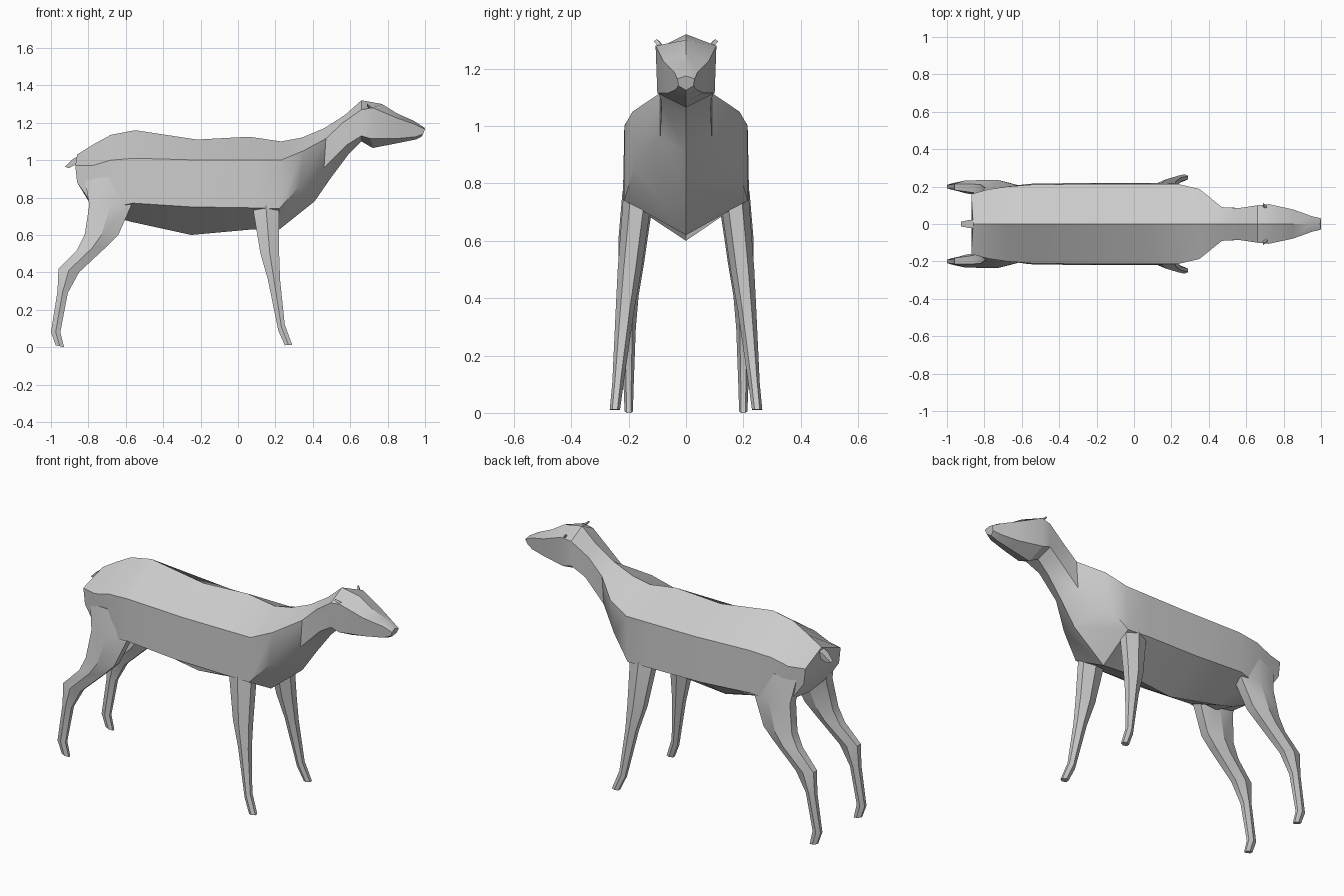
import bpy, bmesh, math

cube = bpy.data.objects.get("Cube")
if cube:
    bpy.data.objects.remove(cube, do_unlink=True)

grey = bpy.data.materials.new("plain_grey")
grey.use_nodes = True
tone = (0.6, 0.6, 0.6, 1)
grey.diffuse_color = tone
grey.node_tree.nodes["Principled BSDF"].inputs["Base Color"].default_value = tone


def loft(name, rings, angle=28):
    """Skin closed rings of points and cap both ends."""
    bm = bmesh.new()
    loops = [[bm.verts.new(p) for p in ring] for ring in rings]
    for a, b in zip(loops, loops[1:]):
        n = len(a)
        for i in range(n):
            j = (i + 1) % n
            bm.faces.new((a[i], a[j], b[j], b[i]))
    bm.faces.new(loops[0])
    bm.faces.new(loops[-1])
    bmesh.ops.recalc_face_normals(bm, faces=bm.faces)
    mesh = bpy.data.meshes.new(name)
    bm.to_mesh(mesh)
    bm.free()
    mesh.materials.append(grey)
    obj = bpy.data.objects.new(name, mesh)
    bpy.context.collection.objects.link(obj)
    bpy.ops.object.select_all(action="DESELECT")
    obj.select_set(True)
    bpy.context.view_layer.objects.active = obj
    bpy.ops.object.shade_smooth_by_angle(angle=math.radians(angle))
    return obj


def trunk_ring(ridge, upper, lower, keel):
    """Six-sided section: ridge, two flank edges each side, keel."""
    (ux, uy, uz), (lx, ly, lz) = upper, lower
    return [(ridge[0], 0, ridge[1]), (ux, uy, uz), (lx, ly, lz),
            (keel[0], 0, keel[1]), (lx, -ly, lz), (ux, -uy, uz)]


# Trunk from rump to shoulders
trunk = [
    ((-.86, 1.03), (-.87, .16, .97), (-.86, .16, .88), (-.85, .87)),
    ((-.78, 1.08), (-.78, .185, .97), (-.79, .17, .78), (-.78, .75)),
    ((-.68, 1.135), (-.68, .2, 1.0), (-.66, .2, .75), (-.68, .70)),
    ((-.55, 1.16), (-.55, .21, 1.01), (-.56, .215, .77), (-.57, .67)),
    ((-.22, 1.11), (-.2, .215, 1.0), (-.25, .22, .75), (-.25, .60)),
    ((.06, 1.125), (.08, .215, 1.0), (.08, .22, .745), (.08, .63)),
    ((.23, 1.10), (.23, .215, 1.0), (.22, .215, .74), (.21, .62)),
]
# Chest, neck and head
neck_head = [
    ((.34, 1.12), (.35, .187, 1.05), (.33, .18, .86), (.41, .78)),
    ((.46, 1.17), (.47, .09, 1.115), (.46, .09, .96), (.50, .91)),
    ((.57, 1.24), (.56, .085, 1.2), (.58, .085, 1.08), (.59, 1.03)),
    ((.66, 1.32), (.66, .1, 1.27), (.66, .1, 1.13), (.66, 1.10)),
    ((.77, 1.30), (.72, .106, 1.28), (.71, .1, 1.115), (.72, 1.065)),
    ((.85, 1.25), (.85, .078, 1.225), (.85, .062, 1.115), (.85, 1.09)),
    ((.94, 1.21), (.95, .042, 1.19), (.95, .04, 1.125), (.95, 1.11)),
    ((.995, 1.175), (1.0, .03, 1.165), (.99, .026, 1.14), (.98, 1.125)),
]
loft("body_and_head", [trunk_ring(*r) for r in trunk + neck_head])


def leg_ring(xr, zr, xf, zf, yi, yo, side):
    """Six-sided leg section between a rear and a front edge."""
    xm, zm = (xr + xf) / 2, (zr + zf) / 2
    q = (yo - yi) / 4
    pts = [(xr, yi + q, zr), (xm, yi, zm), (xf, yi + q, zf),
           (xf, yo - q, zf), (xm, yo, zm), (xr, yo - q, zr)]
    return [(x, y * side, z) for x, y, z in pts]


# Legs: rear x, rear z, front x, front z, inner y, outer y
front_leg = [
    (.08, .80, .22, .80, .11, .214),
    (.08, .74, .22, .74, .12, .220),
    (.12, .5, .22, .5, .155, .238),
    (.16, .36, .225, .36, .18, .245),
    (.215, .09, .25, .12, .217, .257),
    (.25, .01, .29, .012, .23, .266),
]
hind_leg = [
    (-.82, .90, -.58, .92, .08, .198),
    (-.795, .76, -.565, .77, .11, .222),
    (-.82, .6, -.64, .6, .135, .236),
    (-.86, .52, -.70, .54, .145, .236),
    (-.96, .42, -.85, .4, .165, .232),
    (-.965, .3, -.91, .29, .175, .225),
    (-1.0, .08, -.95, .08, .183, .217),
    (-.975, .01, -.93, .0, .185, .214),
]
for side, label in ((1, "left"), (-1, "right")):
    loft(label + "_front_leg", [leg_ring(*r, side) for r in front_leg])
    loft(label + "_hind_leg", [leg_ring(*r, side) for r in hind_leg])
    # Small ear stub behind the brow
    loft(label + "_ear", [
        [(x, side * (y + d), z + e) for d, e in
         ((-.01, 0), (0, .008), (.01, 0), (0, -.008))]
        for x, y, z in ((.715, .085, 1.275), (.69, .102, 1.295))])

# Short tail
loft("tail", [
    [(x, w, z), (x, -w, z), (x + .02, -w, z - t), (x + .02, w, z - t)]
    for x, z, w, t in ((-.85, 1.025, .022, .03), (-.89, 1.0, .02, .025),
                       (-.925, .965, .012, .008))])
